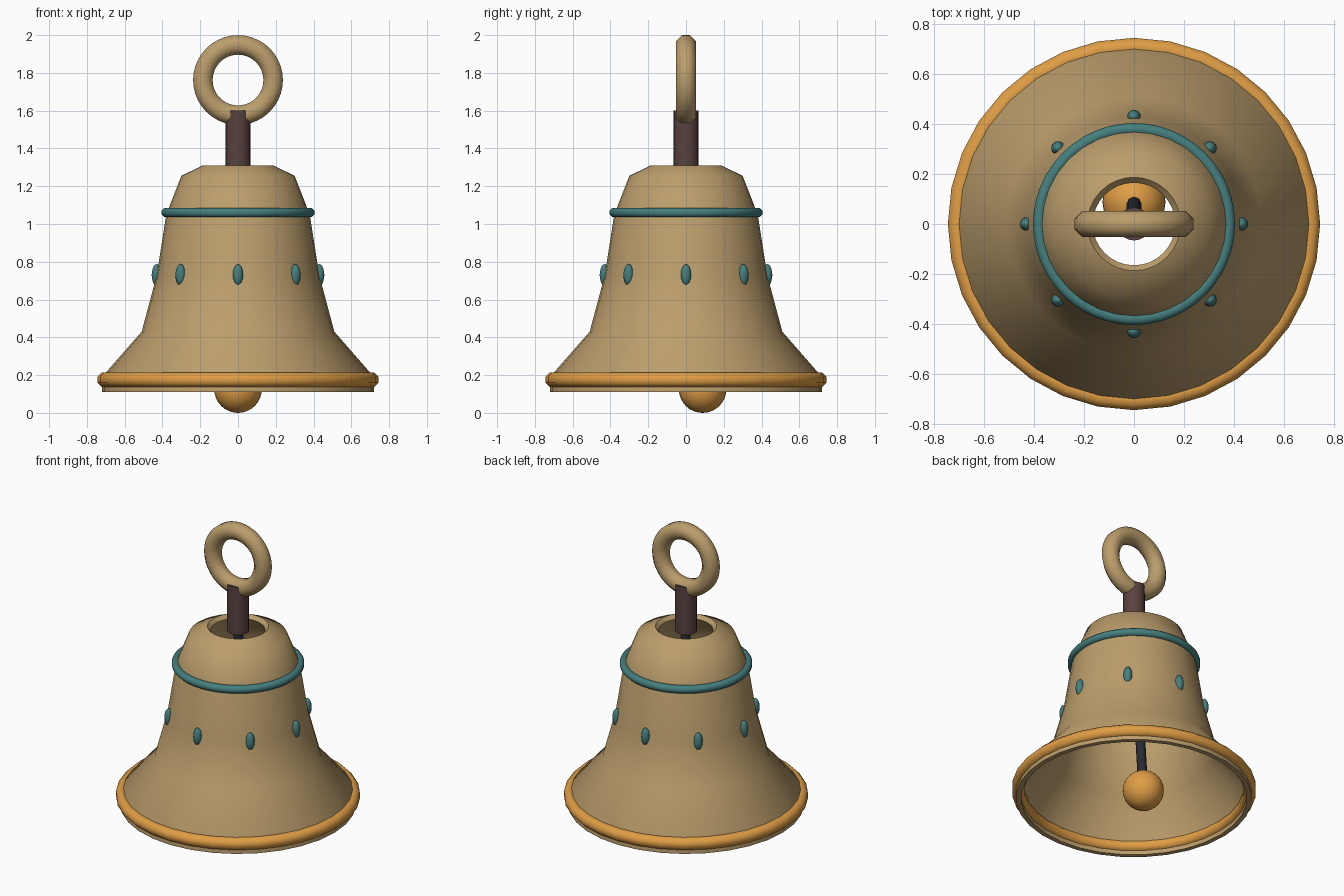
import bpy, bmesh, math
from mathutils import Vector, Matrix

if "Cube" in bpy.data.objects:
    bpy.data.objects.remove(bpy.data.objects["Cube"])


def material(name, rgb):
    m = bpy.data.materials.new(name)
    m.diffuse_color = (*rgb, 1)
    m.use_nodes = True
    m.node_tree.nodes["Principled BSDF"].inputs["Base Color"].default_value = m.diffuse_color
    return m


TAN = material("tan_bronze", (0.50, 0.34, 0.15))
GOLD = material("orange_gold", (0.74, 0.34, 0.06))
TEAL = material("teal", (0.06, 0.21, 0.21))
BROWN = material("dark_brown", (0.10, 0.055, 0.05))
IRON = material("dark_iron", (0.02, 0.025, 0.035))


def finish(name, bm, mat, angle=50):
    bmesh.ops.recalc_face_normals(bm, faces=bm.faces)
    mesh = bpy.data.meshes.new(name)
    bm.to_mesh(mesh)
    bm.free()
    mesh.materials.append(mat)
    mesh.shade_smooth()
    mesh.set_sharp_from_angle(angle=math.radians(angle))
    obj = bpy.data.objects.new(name, mesh)
    bpy.context.collection.objects.link(obj)
    return obj


def lathe(name, profile, mat, sides=32, matrix=Matrix()):
    """Spin a closed (radius, z) outline around z."""
    bm = bmesh.new()
    rings = []
    for i in range(sides):
        a = 2 * math.pi * i / sides
        rings.append([bm.verts.new(matrix @ Vector((r * math.cos(a), r * math.sin(a), z)))
                      for r, z in profile])
    n = len(profile)
    for i in range(sides):
        p, q = rings[i], rings[(i + 1) % sides]
        for j in range(n):
            k = (j + 1) % n
            bm.faces.new((p[j], q[j], q[k], p[k]))
    return finish(name, bm, mat)


def torus(name, major, minor, mat, matrix, sides=32, around=8):
    outline = []
    for j in range(around):
        a = 2 * math.pi * (j + 0.5) / around
        outline.append((major + minor * math.cos(a), minor * math.sin(a)))
    return lathe(name, outline, mat, sides, matrix)


def rod(name, start, end, radius, sides, mat):
    start, end = Vector(start), Vector(end)
    axis = end - start
    bm = bmesh.new()
    m = Matrix.Translation((start + end) / 2) @ axis.to_track_quat('Z', 'Y').to_matrix().to_4x4()
    bmesh.ops.create_cone(bm, cap_ends=True, segments=sides, radius1=radius,
                          radius2=radius, depth=axis.length, matrix=m)
    return finish(name, bm, mat)


def ball(name, centre, scale, turn, mat, u, v):
    bm = bmesh.new()
    m = Matrix.Translation(centre) @ Matrix.Rotation(turn, 4, 'Z') @ Matrix.Diagonal((*scale, 1))
    bmesh.ops.create_uvsphere(bm, u_segments=u, v_segments=v, radius=1, matrix=m)
    return finish(name, bm, mat)


# Hollow bell body, open at the top
lathe("bell_body", [
    (0.72, 0.11), (0.72, 0.19), (0.51, 0.43), (0.43, 0.73), (0.38, 1.05), (0.30, 1.255), (0.187, 1.31),
    (0.165, 1.285), (0.28, 1.23), (0.35, 1.045), (0.40, 0.725), (0.482, 0.418), (0.69, 0.18), (0.69, 0.11),
], TAN)

# Rim and shoulder bands
torus("rim_band", 0.707, 0.041, GOLD, Matrix.Translation((0, 0, 0.175)))
torus("shoulder_band", 0.38, 0.026, TEAL, Matrix.Translation((0, 0, 1.06)), 48)

# Ring of eight oval studs
for i in range(8):
    a = i * math.pi / 4
    ball(f"stud_{i + 1}", (0.43 * math.cos(a), 0.43 * math.sin(a), 0.73),
         (0.027, 0.027, 0.058), a, TEAL, 16, 10)

# Stem and hanging ring
rod("stem", (0, 0, 1.28), (0, 0, 1.6), 0.066, 20, BROWN)
torus("hanging_ring", 0.186, 0.056, TAN,
      Matrix.Translation((0, 0, 1.762)) @ Matrix.Rotation(math.pi / 2, 4, 'X'), 40)

# Clapper, swung slightly to the back
rod("clapper_rod", (0, 0, 1.3), (0, 0.087, 0.14), 0.03, 8, IRON)
ball("clapper_ball", (0, 0.088, 0.126), (0.126, 0.126, 0.126), 0, GOLD, 24, 16)
